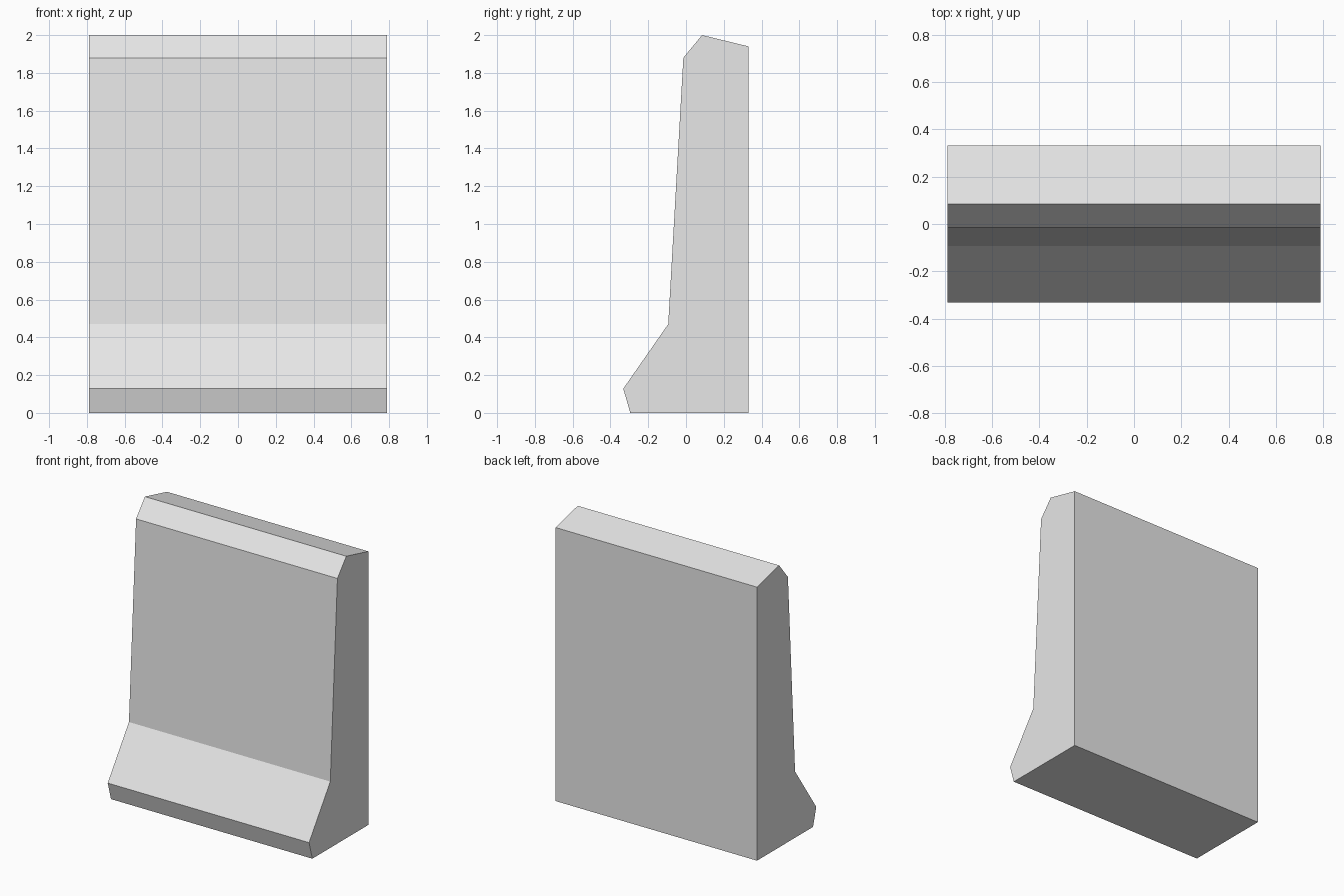
import bpy
import bmesh

cube = bpy.data.objects.get("Cube")
if cube:
    bpy.data.objects.remove(cube, do_unlink=True)

# Plain light grey concrete
concrete = bpy.data.materials.new("light_grey_concrete")
concrete.use_nodes = True
grey = (0.8, 0.8, 0.8, 1.0)
concrete.diffuse_color = grey
concrete.node_tree.nodes["Principled BSDF"].inputs["Base Color"].default_value = grey

# Side profile (y, z): flat back, sloped cap, leaning face and flared foot
HALF_WIDTH = 0.79
profile = [
    (0.332, 0.0),
    (0.332, 1.94),
    (0.085, 2.0),
    (-0.014, 1.88),
    (-0.094, 0.47),
    (-0.332, 0.128),
    (-0.295, 0.0),
]

# Extrude the profile across the width
bm = bmesh.new()
side = bm.faces.new([bm.verts.new((-HALF_WIDTH, y, z)) for y, z in profile])
result = bmesh.ops.extrude_face_region(bm, geom=[side], use_keep_orig=True)
moved = [v for v in result["geom"] if isinstance(v, bmesh.types.BMVert)]
bmesh.ops.translate(bm, verts=moved, vec=(2 * HALF_WIDTH, 0, 0))
bmesh.ops.recalc_face_normals(bm, faces=bm.faces)

mesh = bpy.data.meshes.new("barrier_wall")
bm.to_mesh(mesh)
bm.free()
mesh.materials.append(concrete)
wall = bpy.data.objects.new("barrier_wall", mesh)
bpy.context.collection.objects.link(wall)
